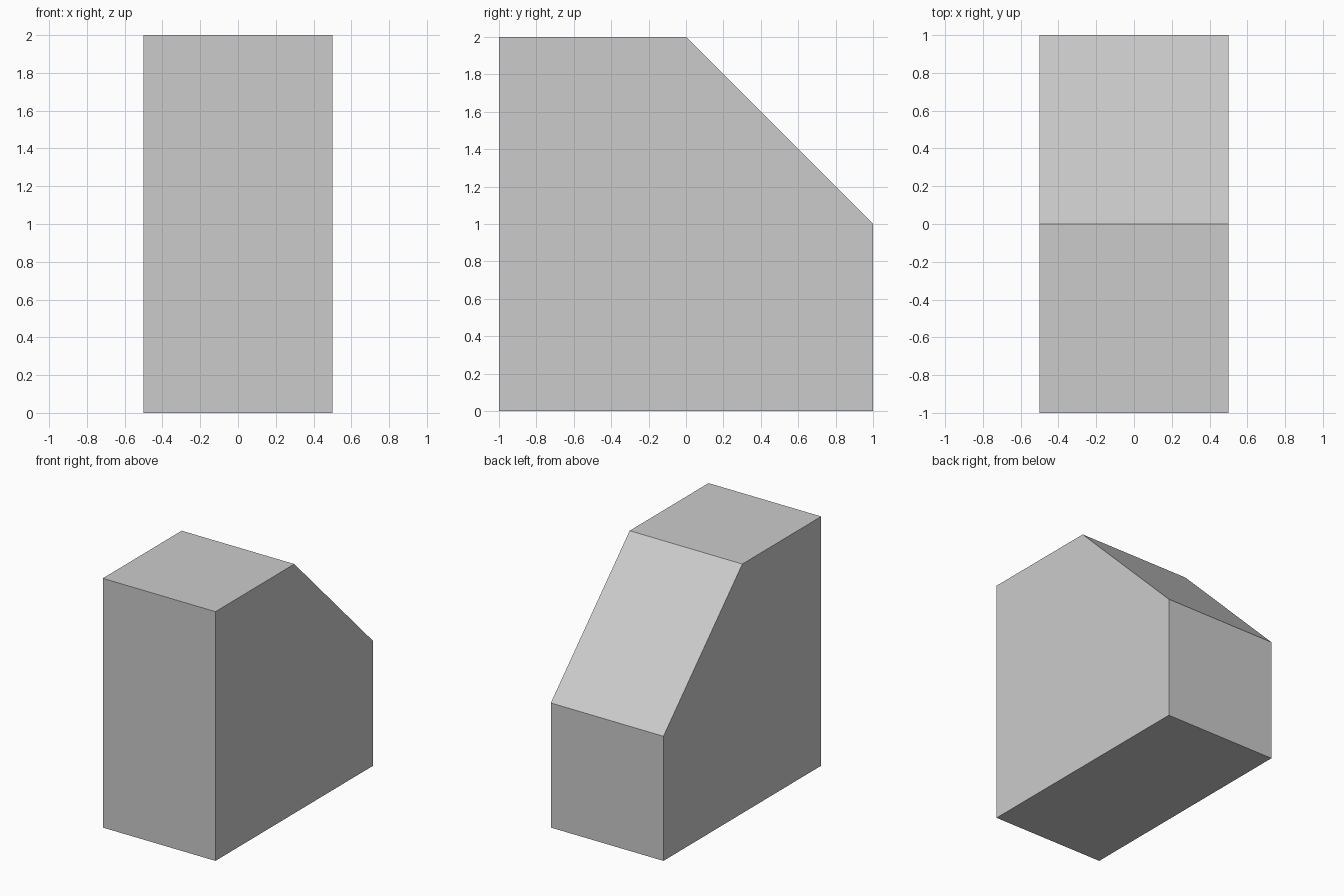
import bpy, bmesh

if "Cube" in bpy.data.objects:
    bpy.data.objects.remove(bpy.data.objects["Cube"])

# Side profile (y, z), extruded along x
PROFILE = [(-1, 0), (1, 0), (1, 1), (0, 2), (-1, 2)]
WIDTH = 1.0

bm = bmesh.new()
face = bm.faces.new([bm.verts.new((-WIDTH / 2, y, z)) for y, z in PROFILE])
extruded = bmesh.ops.extrude_face_region(bm, geom=[face], use_keep_orig=True)
new_verts = [g for g in extruded["geom"] if isinstance(g, bmesh.types.BMVert)]
bmesh.ops.translate(bm, verts=new_verts, vec=(WIDTH, 0, 0))
bmesh.ops.recalc_face_normals(bm, faces=bm.faces)

# Block with one sloped top edge at the back
mesh = bpy.data.meshes.new("sloped_block")
bm.to_mesh(mesh)
bm.free()
block = bpy.data.objects.new("sloped_block", mesh)
bpy.context.collection.objects.link(block)
